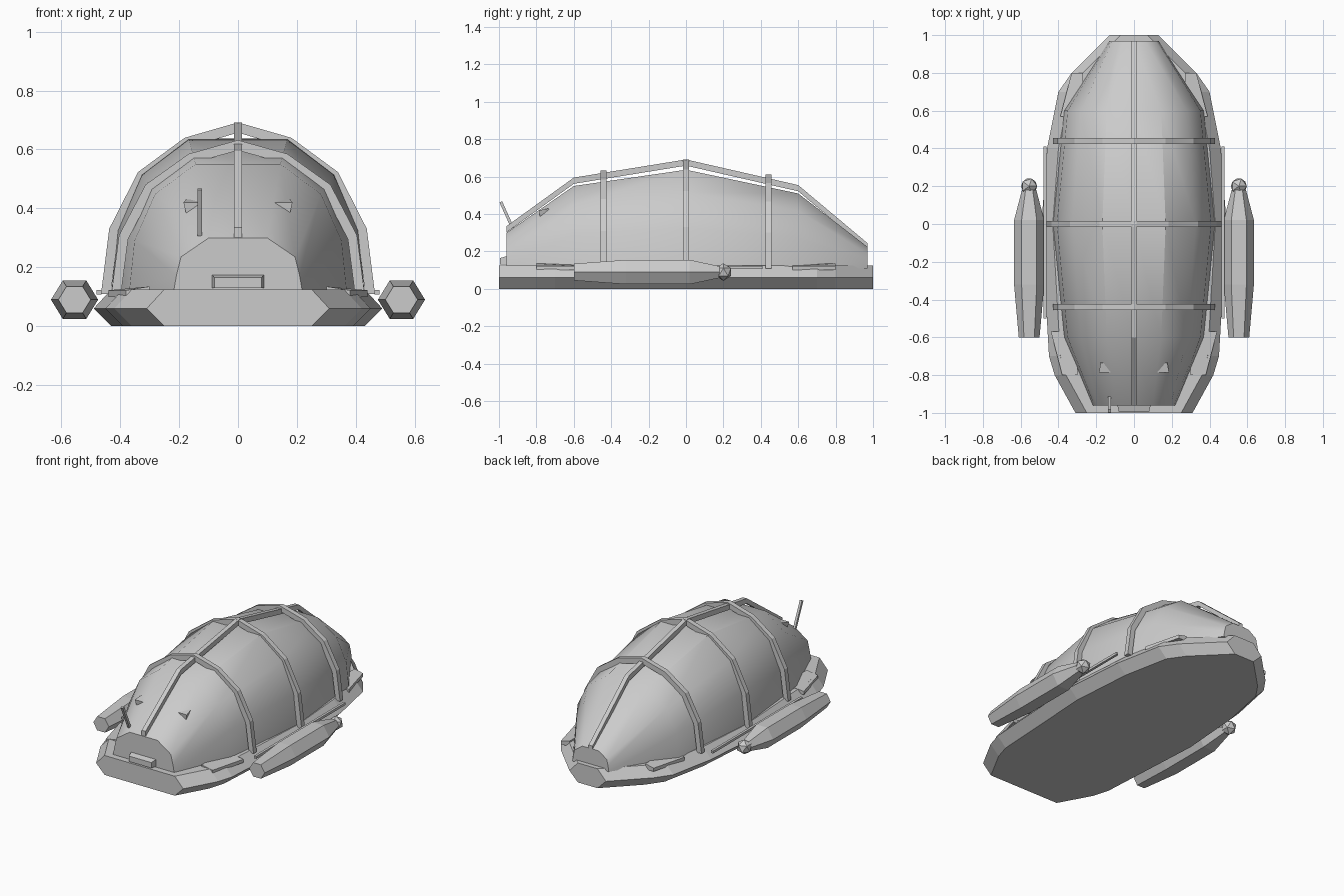
import bpy, bmesh, math
from mathutils import Vector

cube = bpy.data.objects.get("Cube")
if cube:
    bpy.data.objects.remove(cube)

grey = bpy.data.materials.new("hull_grey")
grey.use_nodes = True
grey.diffuse_color = (0.6, 0.6, 0.6, 1)
grey.node_tree.nodes["Principled BSDF"].inputs["Base Color"].default_value = (0.6, 0.6, 0.6, 1)


def finish(name, bm, smooth=None):
    bmesh.ops.recalc_face_normals(bm, faces=bm.faces)
    mesh = bpy.data.meshes.new(name)
    bm.to_mesh(mesh)
    bm.free()
    mesh.materials.append(grey)
    ob = bpy.data.objects.new(name, mesh)
    bpy.context.collection.objects.link(ob)
    if smooth:
        bpy.ops.object.select_all(action='DESELECT')
        ob.select_set(True)
        bpy.context.view_layer.objects.active = ob
        bpy.ops.object.shade_smooth_by_angle(angle=math.radians(smooth))
    return ob


def loft(name, rings, smooth=None):
    """Skin closed rings of equal length and cap both ends."""
    bm = bmesh.new()
    rows = [[bm.verts.new(p) for p in ring] for ring in rings]
    n = len(rows[0])
    for a, b in zip(rows, rows[1:]):
        for i in range(n):
            j = (i + 1) % n
            bm.faces.new((a[i], a[j], b[j], b[i]))
    bm.faces.new(rows[0])
    bm.faces.new(rows[-1])
    return finish(name, bm, smooth)


def mirrored(half):
    """Complete an arch running from the right foot to the crown."""
    return half + [(-x, z) for x, z in reversed(half) if x > 0]


def bar(name, a, b, r, sides=4):
    a, b = Vector(a), Vector(b)
    axis = (b - a).normalized()
    u = axis.cross(Vector((1, 0, 0)) if abs(axis.x) < 0.9 else Vector((0, 0, 1))).normalized()
    v = axis.cross(u)
    angles = [2 * math.pi * (i + 0.5) / sides for i in range(sides)]
    return loft(name, [[p + r * (u * math.cos(t) + v * math.sin(t)) for t in angles] for p in (a, b)])


# Base slab: chamfered outline, stacked in three levels
outline = [(-1, .31), (-.8, .42), (-.7, .45), (0, .49), (.4, .46), (.7, .40), (.8, .33), (1, .13)]
levels = []
for z, inset in ((0, .06), (.06, 0), (.125, .06)):
    side = [(max(w - inset, .07), y) for y, w in outline]
    levels.append([(x, y, z) for x, y in side] + [(-x, y, z) for x, y in reversed(side)])
loft("base_slab", levels)

# Domed shell lofted along the length
FLOOR = .11
dome = [(1, 0), (.95, .41), (.76, .77), (.39, 1), (0, 1)]
blunt = [(1, 0), (.95, .33), (.88, .66), (.45, 1), (0, 1)]
stations = [(-.96, .22, .30, blunt), (-.6, .37, .55, dome), (0, .43, .637, dome),
            (.6, .37, .51, dome), (.97, .13, .225, blunt)]
loft("shell", [[(x, y, z) for x, z in mirrored([(w * px, FLOOR + (h - FLOOR) * pz) for px, pz in prof])]
               for y, w, h, prof in stations], 35)

# Three arched ribs
arch = [(1, 0), (.94, .38), (.73, .71), (.39, .91), (0, 1)]
for name, y, w, h in (("front_rib", -.44, .43, .632), ("middle_rib", 0, .465, .692), ("rear_rib", .44, .43, .612)):
    outer = mirrored([(w * px, FLOOR + (h - FLOOR) * pz) for px, pz in arch])
    inner = mirrored([((w - .033) * px, FLOOR + (h - .035 - FLOOR) * pz) for px, pz in arch])
    loft(name, [[(x, y + d, z) for x, z in outer + inner[::-1]] for d in (-.016, .016)])

# Long spine over the crown
ridge = [(-.96, .335), (-.6, .595), (0, .692), (.6, .555), (.97, .245)]
loft("spine", [[(x, y, z - drop) for x, drop in ((-.014, 0), (.014, 0), (.014, .033), (-.014, .033))]
               for y, z in ridge])

# Side pods with end knobs, guide rails, deck flaps and lamps
for s, label in ((1, "left"), (-1, "right")):
    pod = []
    for y, r in ((-.6, .055), (-.32, .08), (.02, .08), (.18, .038)):
        pod.append([(s * .555 + r * math.cos(i * math.pi / 3), y, .09 + r * .94 * math.sin(i * math.pi / 3))
                    for i in range(6)])
    loft(label + "_pod", pod)

    bm = bmesh.new()
    bmesh.ops.create_icosphere(bm, subdivisions=1, radius=.047)
    bmesh.ops.translate(bm, verts=bm.verts, vec=(s * .555, .2, .09))
    finish(label + "_pod_knob", bm)

    bar(label + "_rail", (s * .472, -.5, .115), (s * .472, .41, .115), .011)

    for end, inner, outer in ((-1, .30, .44), (1, .27, .39)):
        ys = (end * .57, end * .8)
        loft(label + ("_rear_flap" if end > 0 else "_front_flap"),
             [[(s * inner, y, .10), (s * (outer - k), y, .10), (s * (outer - k), y, .122), (s * inner, y, .135)]
              for y, k in zip(ys, (0, .06))])

    # Wedge lamp: square face to the front, tapering down into the shell
    bm = bmesh.new()
    cx, cy, cz = s * .155, -.765, .405
    tip = bm.verts.new((cx, cy + .05, cz - .03))
    face = [bm.verts.new((cx + dx, cy + dy, cz + dz)) for dx, dy, dz in
            ((-.03, -.02, .015), (.03, -.02, .015), (.022, .03, .025), (-.022, .03, .025))]
    chin = bm.verts.new((cx + s * .02, cy - .015, cz - .028))
    bmesh.ops.convex_hull(bm, input=[tip, chin] + face)
    finish(label + "_lamp", bm)

# Nose handle and aerial
loft("nose_handle", [[(x, y, z) for x, z in ((-w, .13), (w, .13), (w, t), (-w, t))]
                     for y, w, t in ((-.995, .08, .165), (-.95, .09, .177))])
bar("aerial", (-.13, -.92, .31), (-.13, -.99, .465), .011)
